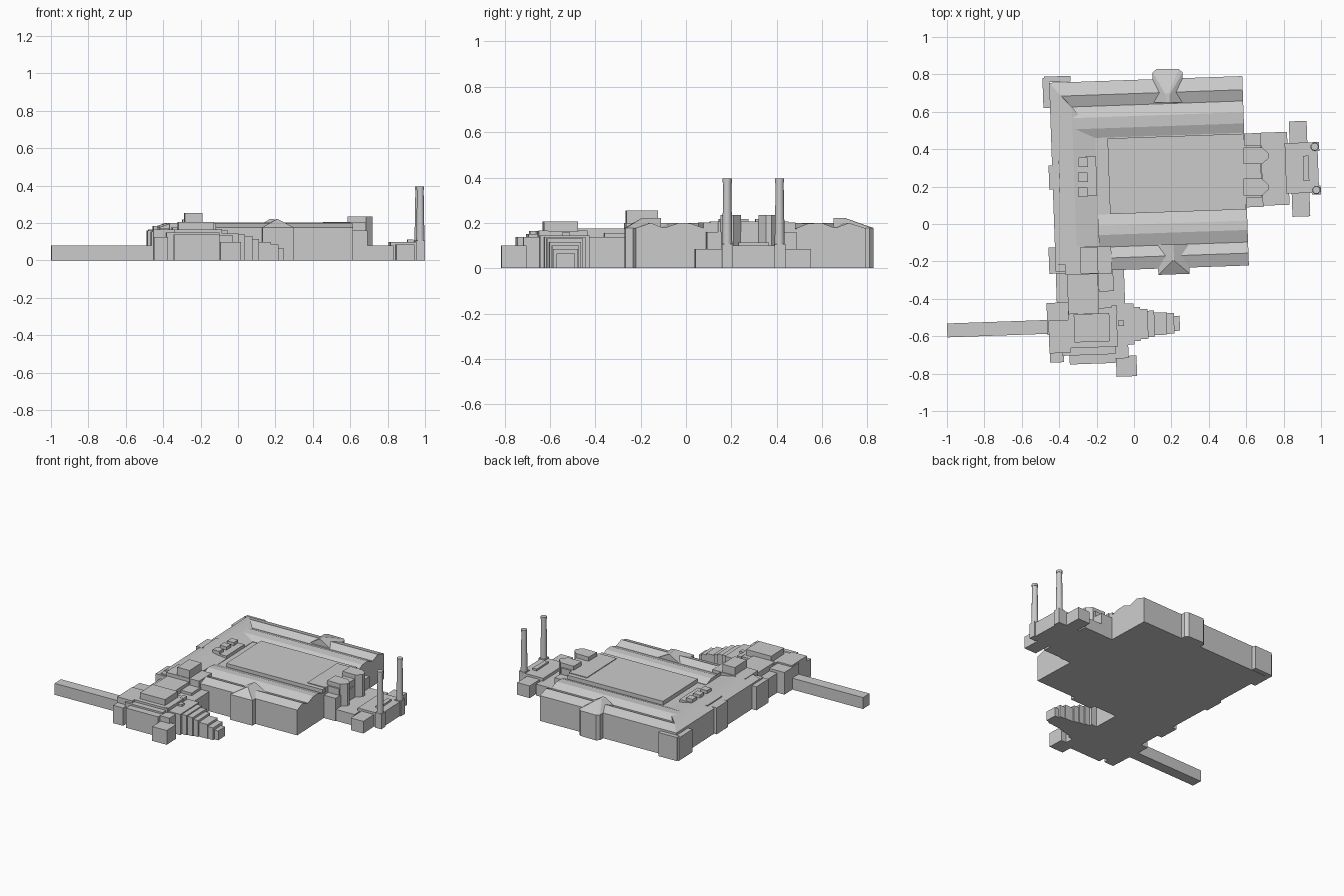
import bpy, bmesh, math
from mathutils import Matrix, Vector

TILT = 0.035                      # the whole site is turned about two degrees
CX, CY = 0.08, 0.26               # centre of the main block
EAVE, RIDGE = 0.177, 0.2


def make(name, loop_a, loop_b, loc=(0, 0, 0), rot=0.0):
    """Solid between two matching loops of points, closed by caps."""
    bm = bmesh.new()
    a = [bm.verts.new(p) for p in loop_a]
    b = [bm.verts.new(p) for p in loop_b]
    n = len(a)
    caps = [bm.faces.new(a[::-1]), bm.faces.new(b)]
    for i in range(n):
        j = (i + 1) % n
        bm.faces.new((a[i], a[j], b[j], b[i]))
    bmesh.ops.triangulate(bm, faces=caps)
    bmesh.ops.remove_doubles(bm, verts=bm.verts, dist=1e-5)
    bmesh.ops.recalc_face_normals(bm, faces=bm.faces)
    me = bpy.data.meshes.new(name)
    bm.to_mesh(me)
    bm.free()
    ob = bpy.data.objects.new(name, me)
    ob.location, ob.rotation_euler[2] = loc, rot
    bpy.context.collection.objects.link(ob)
    return ob


def slab(name, pts, z1, z0=0.0, **kw):
    return make(name, [(x, y, z0) for x, y in pts], [(x, y, z1) for x, y in pts], **kw)


def box(name, x0, x1, y0, y1, z1, z0=0.0):
    """Box from site extents, turned about its own centre."""
    hx, hy = (x1 - x0) / 2, (y1 - y0) / 2
    return slab(name, [(-hx, -hy), (hx, -hy), (hx, hy), (-hx, hy)], z1, z0,
                loc=((x0 + x1) / 2, (y0 + y1) / 2, 0), rot=TILT)


def site(pts):
    return [(x - CX, y - CY, z) for x, y, z in pts]


def main_part(name, a, b):
    """Part in the main block's own straight frame."""
    return make(name, site(a), site(b), loc=(CX, CY, 0), rot=TILT)


def main_box(name, x0, x1, y0, y1, z1, z0=0.0):
    c = [(x0, y0), (x1, y0), (x1, y1), (x0, y1)]
    return main_part(name, [(x, y, z0) for x, y in c], [(x, y, z1) for x, y in c])


# main hall walls and central flat roof
main_box("main_block", -0.436, 0.597, -0.24, 0.773, 0.174)
main_box("central_roof", -0.135, 0.592, 0.06, 0.465, 0.202, 0.15)
main_box("roof_end_strip", 0.46, 0.597, 0.09, 0.435, 0.207, 0.15)

# double-ridged roofs over the long ranges
E = 0.597
north = [(0.773, 0.16, -0.436), (0.773, EAVE, -0.436), (0.70, RIDGE, -0.375),
         (0.64, EAVE, -0.375), (0.58, RIDGE, -0.375), (0.52, 0.197, -0.33),
         (0.47, EAVE, -0.28), (0.47, 0.16, -0.28)]
south = [(-0.24, 0.16, -0.2), (-0.24, EAVE, -0.2), (-0.174, RIDGE, -0.2),
         (-0.115, EAVE, -0.2), (-0.05, RIDGE, -0.2), (0.0, 0.198, -0.2),
         (0.06, EAVE, -0.2), (0.06, 0.16, -0.2)]
for nm, prof in (("north_roof", north), ("south_roof", south)):
    main_part(nm, [(x, y, z) for y, z, x in prof], [(E, y, z) for y, z, x in prof])

# west range roof, mitred into the north range
west = [(-0.436, 0.16, 0.773), (-0.436, EAVE, 0.773), (-0.375, RIDGE, 0.70),
        (-0.32, RIDGE, 0.64), (-0.2, EAVE, 0.5), (-0.2, 0.16, 0.5)]
main_part("west_roof", [(x, -0.2, z) for x, z, y in west], [(x, y, z) for x, z, y in west])

# cross gables in the middle of the long sides
slab("north_bay", [(0.10, 0.66), (0.26, 0.67), (0.26, 0.81), (0.24, 0.828),
                   (0.12, 0.828), (0.10, 0.81)], EAVE)
make("north_bay_roof",
     [(0.10, 0.65, EAVE), (0.10, 0.81, EAVE), (0.12, 0.828, EAVE),
      (0.24, 0.828, EAVE), (0.26, 0.81, EAVE), (0.26, 0.65, EAVE)],
     [(0.17, 0.65, 0.222), (0.17, 0.69, 0.222), (0.175, 0.70, 0.222),
      (0.185, 0.70, 0.222), (0.19, 0.69, 0.222), (0.19, 0.65, 0.222)])
slab("south_bay", [(0.13, -0.272), (0.298, -0.266), (0.295, -0.11), (0.127, -0.11)], EAVE)
make("south_bay_roof",
     [(0.13, -0.272, EAVE), (0.298, -0.266, EAVE), (0.295, -0.11, EAVE), (0.127, -0.11, EAVE)],
     [(0.208, -0.195, 0.221), (0.214, -0.195, 0.221), (0.211, -0.11, 0.221), (0.205, -0.11, 0.221)])

# west front pavilions and roof plant
box("northwest_tower", -0.48, -0.34, 0.76, 0.79, 0.165)
box("northwest_pier", -0.487, -0.45, 0.62, 0.78, 0.16)
box("west_pavilion", -0.455, -0.34, 0.185, 0.315, 0.185)
box("west_pavilion_core", -0.40, -0.34, 0.17, 0.34, 0.198)
box("plant_base", -0.325, -0.20, 0.15, 0.36, 0.196, 0.15)
for i in range(3):
    y = 0.17 + 0.08 * i
    box(f"roof_vent_{i + 1}", -0.298, -0.248, y - 0.025, y + 0.025, 0.218, 0.17)

# southwest corner tower
box("corner_west", -0.455, -0.36, -0.265, -0.125, 0.165)
box("corner_middle", -0.37, -0.19, -0.27, -0.12, 0.2)
box("corner_tower", -0.287, -0.193, -0.265, -0.125, 0.255)
box("corner_east", -0.20, -0.12, -0.265, -0.12, 0.2)

# link between the main hall and the south group
box("link_low", -0.415, -0.05, -0.46, -0.25, 0.137)
box("link_high", -0.355, -0.19, -0.48, -0.25, 0.176)
box("link_east", -0.19, -0.11, -0.36, -0.25, 0.155)

# south group: (x0, x1, y0, y1, height)
group = [("south_hall", -0.32, -0.13, -0.63, -0.48, 0.207),
         ("south_hall_skirt", -0.35, -0.09, -0.66, -0.45, 0.165),
         ("south_west_block", -0.465, -0.32, -0.59, -0.42, 0.155),
         ("south_west_entry", -0.455, -0.34, -0.69, -0.515, 0.165),
         ("south_west_foot", -0.45, -0.375, -0.74, -0.66, 0.125),
         ("south_range", -0.385, -0.10, -0.70, -0.60, 0.15),
         ("south_range_front", -0.345, -0.10, -0.747, -0.65, 0.138),
         ("south_range_east", -0.20, -0.03, -0.72, -0.64, 0.137),
         ("south_porch", -0.095, 0.015, -0.815, -0.705, 0.10),
         ("rear_turret", -0.12, -0.09, -0.475, -0.435, 0.167),
         ("front_turret", -0.115, -0.085, -0.65, -0.61, 0.167),
         ("roof_box", -0.085, -0.055, -0.545, -0.515, 0.16)]
for g in group:
    box(*g)

# stepped tail running east from the south group
steps = [(0.0, 0.11, 0.145), (0.035, 0.09, 0.138), (0.075, 0.08, 0.13), (0.11, 0.07, 0.115),
         (0.175, 0.06, 0.10), (0.215, 0.055, 0.085), (0.245, 0.04, 0.065)]
for i, (x, hw, h) in enumerate(steps):
    box(f"tail_step_{i + 1}", -0.13, x, -0.537 - hw, -0.537 + hw, h)

# long low western wing
box("west_causeway", -0.999, -0.43, -0.596, -0.522, 0.08)

# east end: shoulder, two chamfered towers, low annexe
box("east_shoulder", 0.57, 0.685, 0.09, 0.485, 0.16)
box("east_middle", 0.57, 0.68, 0.14, 0.42, 0.205)
for nm, y in (("north", 0.365), ("south", 0.197)):
    slab(f"{nm}_tower", [(0.585, y - 0.045), (0.685, y - 0.045), (0.72, y - 0.012),
                         (0.72, y + 0.012), (0.685, y + 0.045), (0.585, y + 0.045)], 0.235)
box("annexe_link", 0.66, 0.825, 0.10, 0.49, 0.08)
box("annexe_main", 0.81, 0.985, 0.165, 0.435, 0.10)
box("annexe_north", 0.83, 0.925, 0.42, 0.55, 0.085)
box("annexe_south", 0.845, 0.94, 0.04, 0.18, 0.085)
box("annexe_skylight", 0.905, 0.935, 0.23, 0.365, 0.113)

# two tapering chimneys with a collar at the top
for nm, x, y in (("north", 0.966, 0.413), ("south", 0.975, 0.182)):
    box(f"{nm}_chimney_base", x - 0.024, x + 0.024, y - 0.024, y + 0.024, 0.106)
    rings = [[(r * math.cos(t * math.pi / 8), r * math.sin(t * math.pi / 8), z)
              for t in range(16)]
             for r, z in ((0.024, 0.0), (0.0175, 0.385), (0.02, 0.378), (0.02, 0.395))]
    for part, k in (("chimney", 0), ("chimney_collar", 2)):
        ob = make(f"{nm}_{part}", rings[k], rings[k + 1], loc=(x, y, 0))
        bpy.ops.object.select_all(action='DESELECT')
        ob.select_set(True)
        bpy.context.view_layer.objects.active = ob
        bpy.ops.object.shade_smooth_by_angle(angle=math.radians(30))
